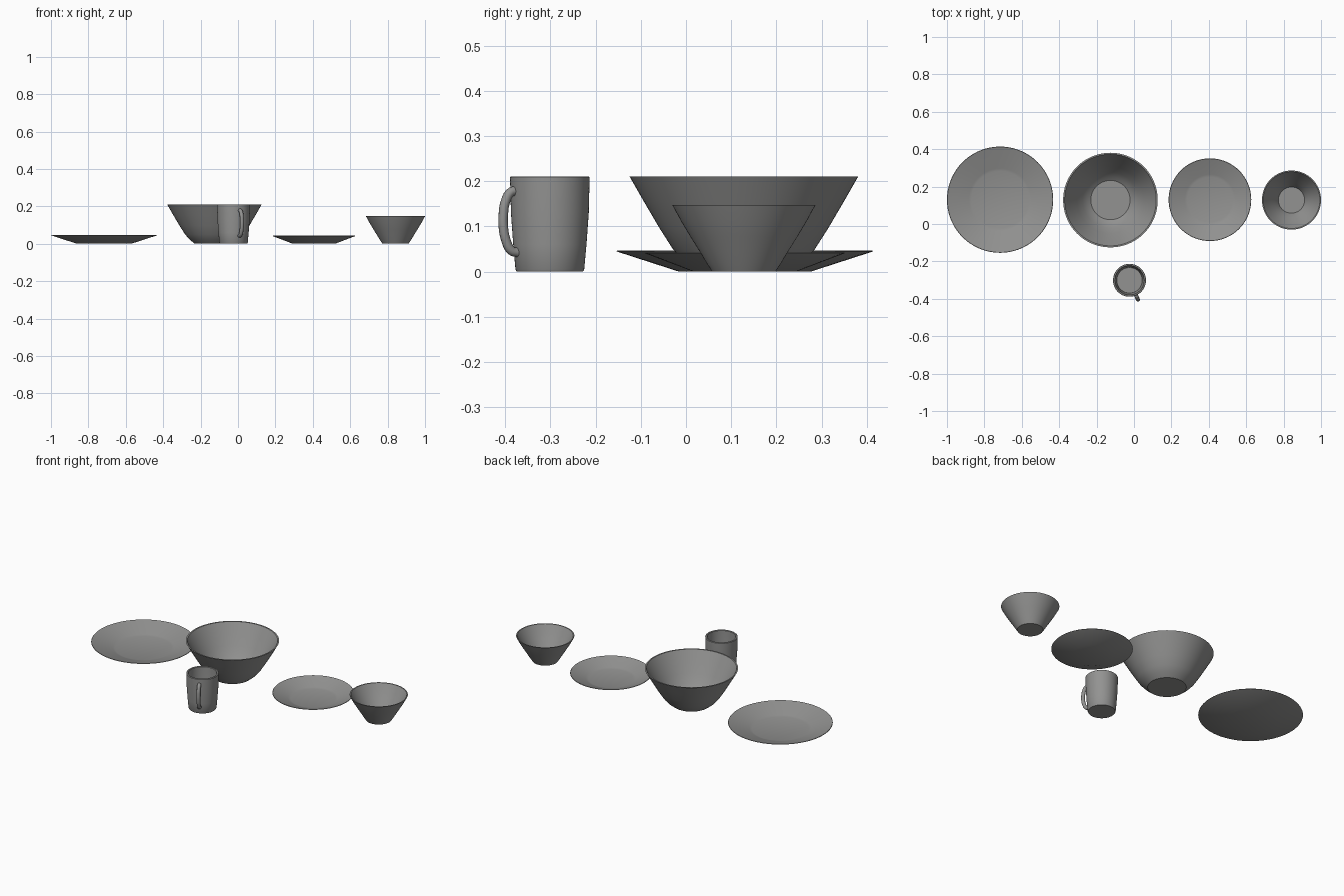
import bpy, bmesh, math
from mathutils import Vector

if "Cube" in bpy.data.objects:
    bpy.data.objects.remove(bpy.data.objects["Cube"])

stoneware = bpy.data.materials.new("grey_stoneware")
stoneware.diffuse_color = (0.29, 0.29, 0.285, 1)
stoneware.use_nodes = True
stoneware.node_tree.nodes["Principled BSDF"].inputs["Base Color"].default_value = stoneware.diffuse_color


def finish(obj, angle=30):
    obj.data.materials.clear()
    obj.data.materials.append(stoneware)
    bpy.ops.object.select_all(action='DESELECT')
    obj.select_set(True)
    bpy.context.view_layer.objects.active = obj
    bpy.ops.object.shade_smooth_by_angle(angle=math.radians(angle))


def lathe(name, profile, centre, steps=72):
    """Spin a closed (radius, height) profile; it starts and ends on the axis."""
    bm = bmesh.new()
    verts = [bm.verts.new((r, 0, z)) for r, z in profile]
    edges = [bm.edges.new(p) for p in zip(verts, verts[1:])]
    bmesh.ops.spin(bm, geom=verts + edges, cent=(0, 0, 0), axis=(0, 0, 1),
                   angle=math.tau, steps=steps, use_duplicate=False)
    bmesh.ops.remove_doubles(bm, verts=bm.verts, dist=1e-5)
    bmesh.ops.dissolve_degenerate(bm, edges=bm.edges, dist=1e-6)
    bmesh.ops.recalc_face_normals(bm, faces=bm.faces)
    mesh = bpy.data.meshes.new(name)
    bm.to_mesh(mesh)
    bm.free()
    obj = bpy.data.objects.new(name, mesh)
    bpy.context.collection.objects.link(obj)
    obj.location = (centre[0], centre[1], 0)
    finish(obj)
    return obj


def plate(name, x, radius, base, height):
    t = 0.007
    lathe(name, [(0, 0), (base, 0), (radius, height - 0.002), (radius - 0.002, height),
                 (base + 0.022, t + 0.004), (base + 0.008, t), (0, t)], (x, 0.13))


def bowl(name, x, outer, t):
    # outer wall from foot to rim, then the inner wall back down
    inner = [(r - t, z) for r, z in reversed(outer[1:])]
    lathe(name, [(0, 0)] + outer + inner + [(outer[0][0], t), (0, t)], (x, 0.128))


# Plates
plate("dinner_plate", -0.716, 0.284, 0.145, 0.047)
plate("side_plate", 0.406, 0.221, 0.113, 0.043)

# Bowls
bowl("large_bowl", -0.126, [(0.105, 0), (0.132, 0.022), (0.157, 0.05), (0.187, 0.097),
                            (0.221, 0.155), (0.253, 0.211)], 0.008)
bowl("small_bowl", 0.842, [(0.07, 0), (0.083, 0.02), (0.098, 0.045), (0.118, 0.077),
                           (0.139, 0.112), (0.158, 0.147)], 0.006)

# Mug body
mug_centre = (-0.024, -0.301)
lathe("mug_body", [(0, 0), (0.073, 0), (0.076, 0.005), (0.081, 0.06), (0.086, 0.13),
                   (0.088, 0.209), (0.086, 0.211), (0.079, 0.211), (0.077, 0.209),
                   (0.076, 0.13), (0.071, 0.06), (0.068, 0.014), (0, 0.014)], mug_centre)

# Mug handle: round tube swept along a curved path, facing front right
path = [(0.081, 0.178), (0.094, 0.176), (0.107, 0.155), (0.112, 0.128), (0.112, 0.098),
        (0.106, 0.07), (0.093, 0.047), (0.077, 0.042)]
out = Vector((0.40, -0.917, 0))
curve = bpy.data.curves.new("mug_handle", 'CURVE')
curve.dimensions = '3D'
curve.bevel_depth = 0.0105
curve.bevel_resolution = 4
spline = curve.splines.new('BEZIER')
spline.bezier_points.add(len(path) - 1)
for point, (r, z) in zip(spline.bezier_points, path):
    point.co = out * r + Vector((0, 0, z))
    point.handle_left_type = point.handle_right_type = 'AUTO'
spline.resolution_u = 5
source = bpy.data.objects.new("handle_path", curve)
bpy.context.collection.objects.link(source)
bpy.context.view_layer.update()
mesh = bpy.data.meshes.new_from_object(source.evaluated_get(bpy.context.evaluated_depsgraph_get()))
bpy.data.objects.remove(source)
handle = bpy.data.objects.new("mug_handle", mesh)
bpy.context.collection.objects.link(handle)
handle.location = (mug_centre[0], mug_centre[1], 0)
finish(handle, 50)
